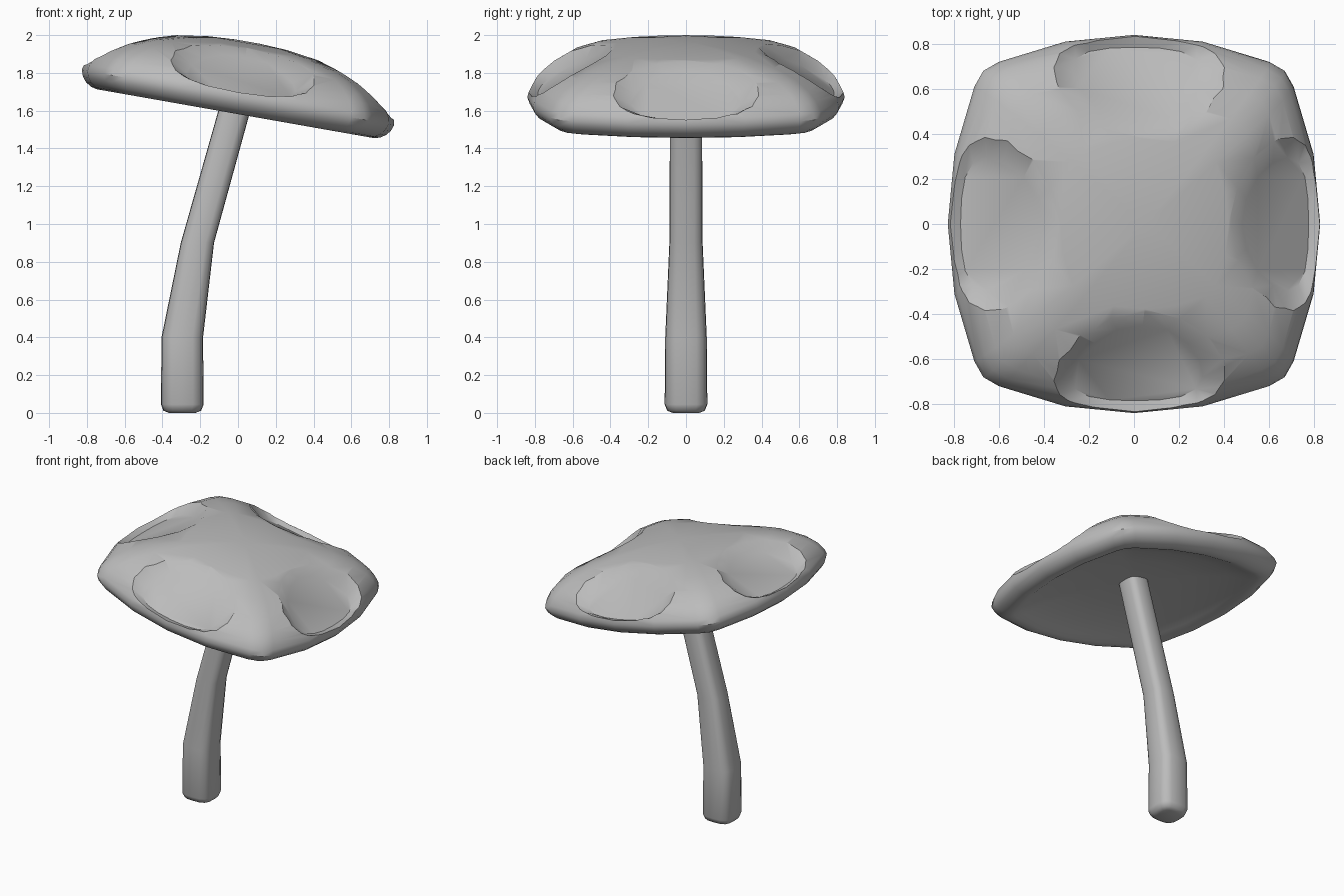
import bpy, bmesh, math
from mathutils import Matrix, Vector

cube = bpy.data.objects.get("Cube")
if cube:
    bpy.data.objects.remove(cube, do_unlink=True)

grey = bpy.data.materials.new("plain_grey")
grey.use_nodes = True
GREY = (0.5, 0.5, 0.5, 1)
grey.diffuse_color = GREY
grey.node_tree.nodes["Principled BSDF"].inputs["Base Color"].default_value = GREY


def four_fold(quarter):
    """Repeat a quarter outline around the centre."""
    return [Matrix.Rotation(q * math.pi / 2, 2) @ Vector(p) for q in range(4) for p in quarter]


def loft(name, rings):
    """Closed skin through rings of equal length, capped at both ends."""
    bm = bmesh.new()
    loops = [[bm.verts.new(p) for p in ring] for ring in rings]
    n = len(loops[0])
    for a, b in zip(loops, loops[1:]):
        for i in range(n):
            j = (i + 1) % n
            bm.faces.new((a[i], a[j], b[j], b[i]))
    bm.faces.new(loops[0][::-1])
    bm.faces.new(loops[-1])
    bmesh.ops.recalc_face_normals(bm, faces=bm.faces)
    mesh = bpy.data.meshes.new(name)
    bm.to_mesh(mesh)
    bm.free()
    obj = bpy.data.objects.new(name, mesh)
    bpy.context.collection.objects.link(obj)
    mesh.materials.append(grey)
    return obj


def activate(obj):
    bpy.ops.object.select_all(action="DESELECT")
    obj.select_set(True)
    bpy.context.view_layer.objects.active = obj


# Stem: bent rounded-square tube, rows are height, centre x, half width
section = four_fold([(1, 0), (0.97, 0.5), (0.82, 0.82), (0.5, 0.97)])
stem_rows = [(0, -0.295, 0.07), (0.012, -0.295, 0.1), (0.045, -0.295, 0.113),
             (0.4, -0.295, 0.11), (0.9, -0.215, 0.088), (1.78, 0.031, 0.084)]
stem = loft("stem", [[(cx + r * p.x, r * p.y, z) for p in section] for z, cx, r in stem_rows])

# Cap: rounded-square outline scaled along a shell profile, hollow underneath
outline = four_fold([(0.84, 0), (0.81, 0.31), (0.72, 0.61),
                     (0.68, 0.68), (0.61, 0.72), (0.31, 0.81)])
profile = [(0.1, 0.02), (0.4, 0.01), (0.65, -0.02), (0.8, -0.062), (0.85, -0.082),
           (0.885, -0.087), (0.925, -0.079), (0.96, -0.06), (0.985, -0.034), (1, 0),
           (0.99, 0.035), (0.955, 0.085), (0.9, 0.13), (0.8, 0.183), (0.65, 0.23),
           (0.45, 0.268), (0.25, 0.292), (0.08, 0.3)]
cap = loft("cap", [[(p.x * s, p.y * s, h) for p in outline] for s, h in profile])


# Dents: one bevelled oval cutter per side, sunk into the sloping cap
def oval(half_width, top, bottom):
    top, bottom = Vector(top), Vector(bottom)
    ring = []
    for k in range(16):
        t = k * math.tau / 16
        # widest part sits towards the rim
        along = 0.5 - 0.5 * math.sin(t) + 0.18 * math.cos(t) ** 2
        p = top.lerp(bottom, along)
        ring.append(Vector((p.x, half_width * math.cos(t), p.y)))
    return ring


floor = oval(0.295, (0.448, 0.222), (0.785, 0.016))
lip = oval(0.4, (0.38, 0.272), (0.812, 0.022))
normal = Vector((0.508, 0, 0.861))
for p in lip:
    p += normal * 0.045 * (p.y / 0.4) ** 2
flare = [f + (l - f) * 1.8 for f, l in zip(floor, lip)]
cover = [p + normal * 0.3 for p in flare]
for q in range(4):
    turn = Matrix.Rotation(q * math.pi / 2, 3, "Z")
    cutter = loft("dent_cutter", [[turn @ p for p in ring] for ring in (floor, flare, cover)])
    cutter.hide_render = True
    activate(cap)
    mod = cap.modifiers.new("dent", "BOOLEAN")
    mod.operation = "DIFFERENCE"
    mod.solver = "EXACT"
    mod.object = cutter
    bpy.ops.object.modifier_apply(modifier=mod.name)
    bpy.data.objects.remove(cutter, do_unlink=True)

# Tilt the cap on its stem
cap.data.transform(Matrix.Translation((0, 0, 1.67)) @ Matrix.Rotation(math.radians(10), 4, "Y"))

for obj, angle in ((cap, 36), (stem, 60)):
    activate(obj)
    bpy.ops.object.shade_smooth_by_angle(angle=math.radians(angle))
